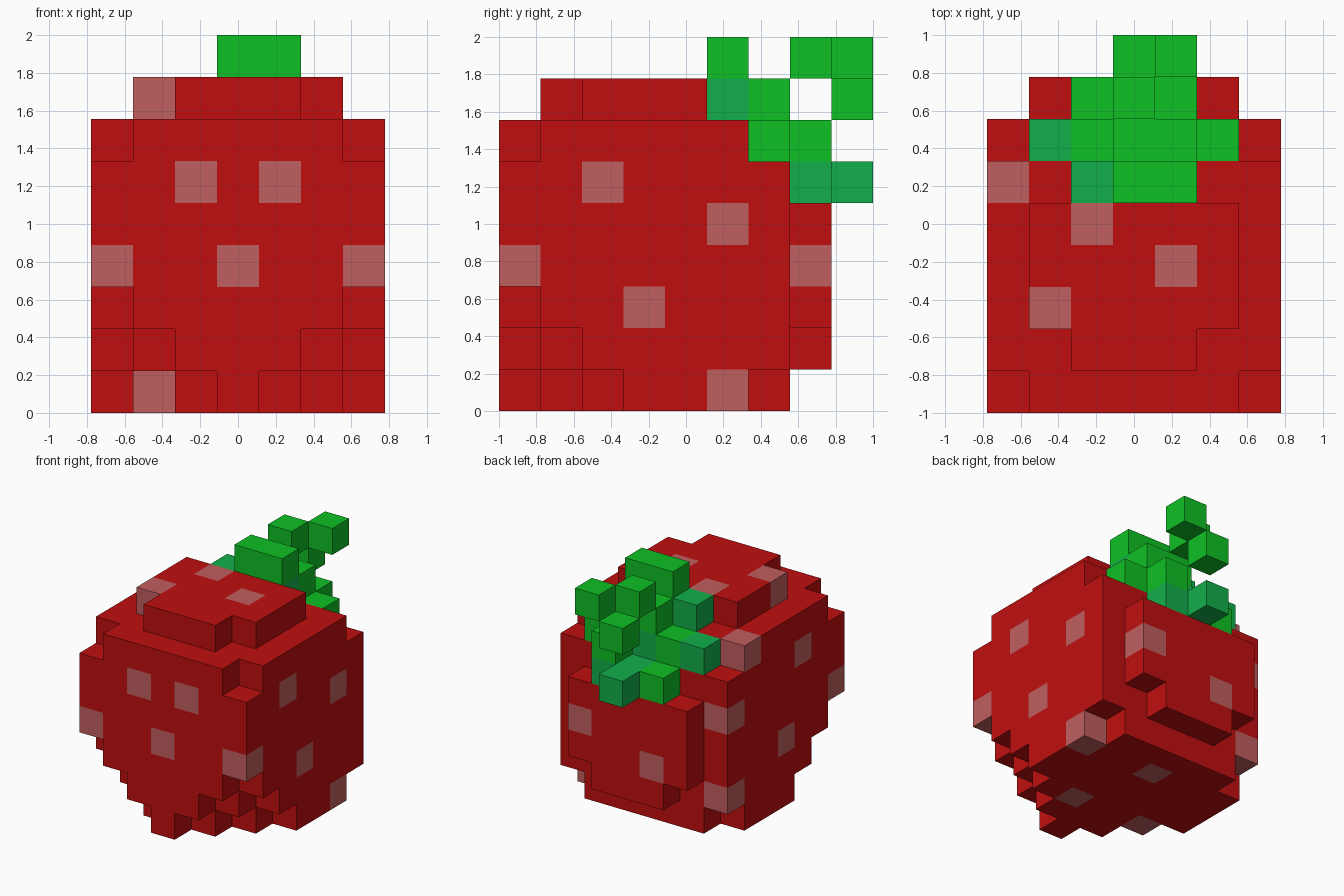
import bpy
import bmesh
from mathutils import Vector

cube = bpy.data.objects.get("Cube")
if cube:
    bpy.data.objects.remove(cube, do_unlink=True)

S = 2 / 9  # size of one block


def material(name, rgb):
    m = bpy.data.materials.new(name)
    m.use_nodes = True
    m.diffuse_color = (*rgb, 1)
    bsdf = m.node_tree.nodes["Principled BSDF"]
    bsdf.inputs["Base Color"].default_value = (*rgb, 1)
    bsdf.inputs["Roughness"].default_value = 0.9
    return m


MATS = [material("berry red", (0.53, 0.0045, 0.0045)),
        material("seed pink", (0.53, 0.112, 0.112)),
        material("leaf green", (0.0045, 0.53, 0.018)),
        material("deep green", (0.006, 0.43, 0.07))]
RED, PINK, GREEN, DEEP = range(4)

# Each face of a block: outward direction and its four corners
FACES = []
for axis in range(3):
    for side in (0, 1):
        u, v = (axis + 1) % 3, (axis + 2) % 3
        corners = []
        for a, b in ((0, 0), (1, 0), (1, 1), (0, 1)):
            c = [0, 0, 0]
            c[axis], c[u], c[v] = side, a, b
            corners.append(tuple(c))
        d = [0, 0, 0]
        d[axis] = 2 * side - 1
        FACES.append((tuple(d), corners if side else corners[::-1]))


def build_blocks(name, cells, occupied):
    """Outer skin of a set of blocks, coloured block by block."""
    bm = bmesh.new()
    verts = {}

    def vert(p):
        if p not in verts:
            verts[p] = bm.verts.new(Vector((p[0] - 3.5, p[1] - 4.5, p[2])) * S)
        return verts[p]

    for cell, colour in cells.items():
        for d, corners in FACES:
            if tuple(a + b for a, b in zip(cell, d)) in occupied:
                continue
            f = bm.faces.new([vert(tuple(a + b for a, b in zip(cell, c)))
                              for c in corners])
            f.material_index = colour
    mesh = bpy.data.meshes.new(name)
    bm.to_mesh(mesh)
    bm.free()
    for m in MATS:
        mesh.materials.append(m)
    ob = bpy.data.objects.new(name, mesh)
    bpy.context.collection.objects.link(ob)
    return ob


# Berry body: half width of each row, front to back, layer by layer from the ground
# (a dot is an empty row)
LAYERS = ["0123332..",
          "12333331.",
          "23333332.",
          "33333332.",
          "33333332.",
          "3333333..",
          "233333...",
          ".1222...."]
body = {}
for z, rows in enumerate(LAYERS):
    for y, w in enumerate(rows):
        if w != ".":
            for x in range(3 - int(w), 4 + int(w)):
                body[(x, y, z)] = RED

# Seeds: front, sides, back, top and underside
seeds = [(2, 0, 5), (4, 0, 5), (3, 0, 3), (1, 2, 0), (1, 2, 7),
         (6, 5, 4), (6, 5, 0), (0, 6, 4), (0, 6, 1),
         (5, 7, 3), (2, 7, 2),
         (0, 5, 6), (2, 4, 7), (4, 3, 7),
         (3, 5, 0), (4, 2, 0)]
for x in (0, 6):
    seeds += [(x, 2, 5), (x, 0, 3), (x, 3, 2)]
for s in seeds:
    body[s] = PINK

# Leaf crown spreading over the back of the berry
leaves = {c: GREEN for c in [(3, 5, 8), (4, 5, 8), (3, 6, 7), (4, 6, 7),
                             (2, 6, 6), (4, 6, 6), (5, 6, 6),
                             (4, 7, 6), (2, 7, 5)]}
leaves.update({c: DEEP for c in [(2, 5, 7), (3, 5, 7), (4, 5, 7),
                                 (1, 6, 6), (3, 6, 6),
                                 (3, 7, 5), (4, 7, 5), (3, 8, 5)]})
# Curled stalk at the back
stalk = {c: GREEN for c in [(3, 7, 8), (4, 8, 8), (3, 8, 7)]}

occupied = set(body) | set(leaves) | set(stalk)
build_blocks("berry_body", body, occupied)
build_blocks("leaf_crown", leaves, occupied)
build_blocks("stalk", stalk, occupied)
